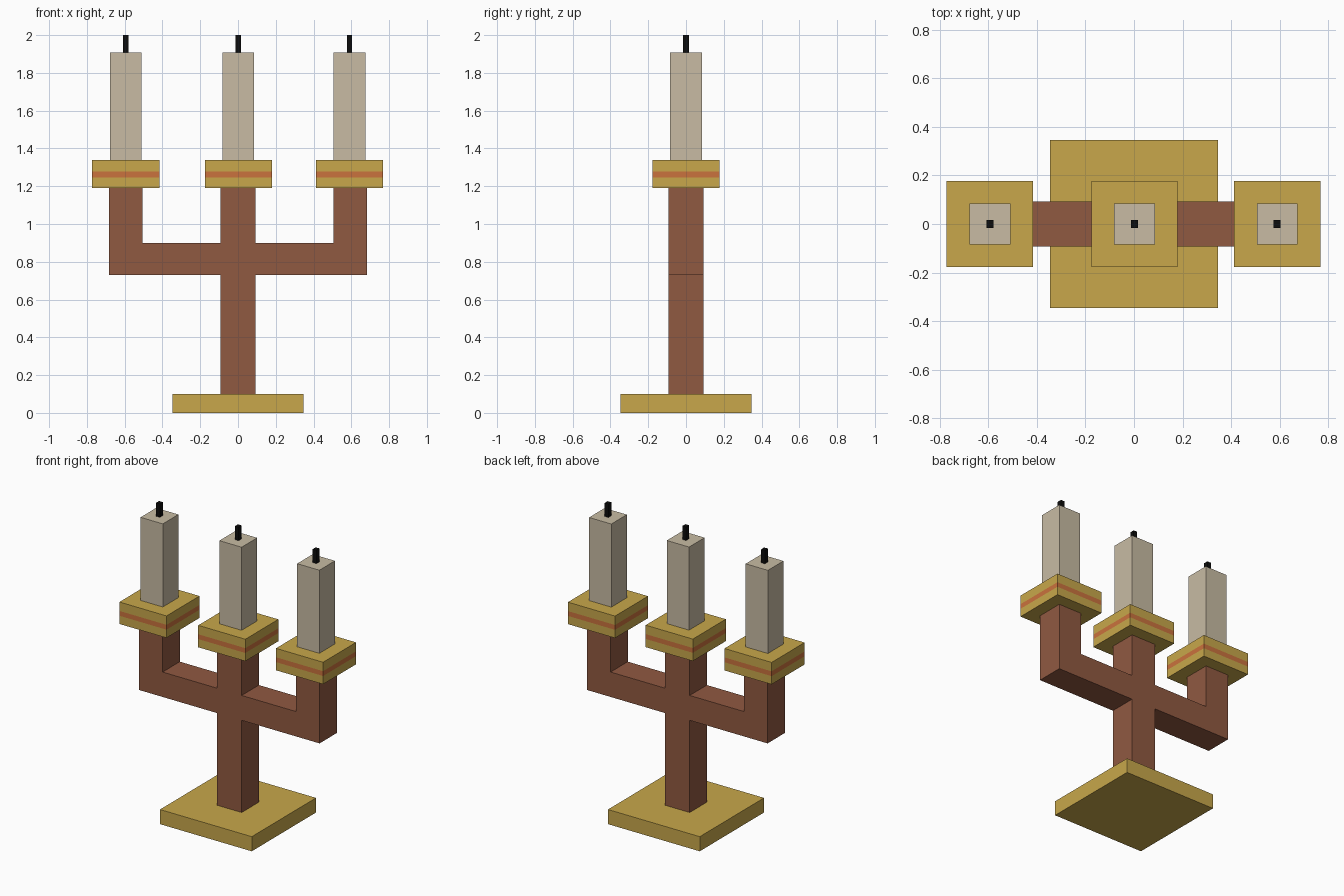
import bpy, bmesh

cube = bpy.data.objects.get("Cube")
if cube:
    bpy.data.objects.remove(cube, do_unlink=True)


def material(name, rgb):
    mat = bpy.data.materials.new(name)
    mat.use_nodes = True
    color = (*rgb, 1.0)
    mat.diffuse_color = color
    node = next(n for n in mat.node_tree.nodes if n.type == 'BSDF_PRINCIPLED')
    node.inputs["Base Color"].default_value = color
    return mat


gold = material("gold", (0.58, 0.39, 0.07))
brown = material("brown", (0.28, 0.10, 0.053))
cream = material("cream wax", (0.58, 0.50, 0.37))
orange = material("orange stripe", (0.59, 0.17, 0.047))
black = material("black wick", (0.004, 0.004, 0.004))


def finish(name, bm, mats):
    bmesh.ops.recalc_face_normals(bm, faces=bm.faces)
    mesh = bpy.data.meshes.new(name)
    bm.to_mesh(mesh)
    bm.free()
    for mat in mats:
        mesh.materials.append(mat)
    obj = bpy.data.objects.new(name, mesh)
    bpy.context.collection.objects.link(obj)
    return obj


def column(name, x, half_x, half_y, levels, mats, stripe=None):
    """Square column with an edge ring at every level; one band may be striped."""
    bm = bmesh.new()
    corners = [(-1, -1), (1, -1), (1, 1), (-1, 1)]
    rings = [[bm.verts.new((x + sx * half_x, sy * half_y, z)) for sx, sy in corners]
             for z in levels]
    bm.faces.new(rings[0])
    bm.faces.new(rings[-1])
    for band, (low, high) in enumerate(zip(rings, rings[1:])):
        for i in range(4):
            j = (i + 1) % 4
            face = bm.faces.new((low[i], low[j], high[j], high[i]))
            face.material_index = int(band == stripe)
    return finish(name, bm, mats)


# Square foot
column("base", 0, 0.347, 0.347, (0, 0.1), [gold])

# Stem and arms: mirrored trident outline, extruded in depth
half = [(0.093, 0.1), (0.093, 0.73), (0.682, 0.73), (0.682, 1.19),
        (0.505, 1.19), (0.505, 0.9), (0.093, 0.9), (0.093, 1.19)]
outline = half + [(-x, z) for x, z in reversed(half)]
depth = 0.093
bm = bmesh.new()
front = bm.faces.new([bm.verts.new((x, -depth, z)) for x, z in outline])
result = bmesh.ops.extrude_face_region(bm, geom=[front], use_keep_orig=True)
moved = [v for v in result["geom"] if isinstance(v, bmesh.types.BMVert)]
bmesh.ops.translate(bm, verts=moved, vec=(0, 2 * depth, 0))
finish("stem_and_arms", bm, [brown])

# Striped dish, candle and wick on each arm
for side, x in (("right", -0.594), ("middle", 0.002), ("left", 0.59)):
    column(side + "_dish", x, 0.178, 0.178, (1.19, 1.246, 1.279, 1.34),
           [gold, orange], stripe=1)
    column(side + "_candle", x, 0.084, 0.084, (1.34, 1.908), [cream])
    column(side + "_wick", x, 0.014, 0.016, (1.908, 2.0), [black])
